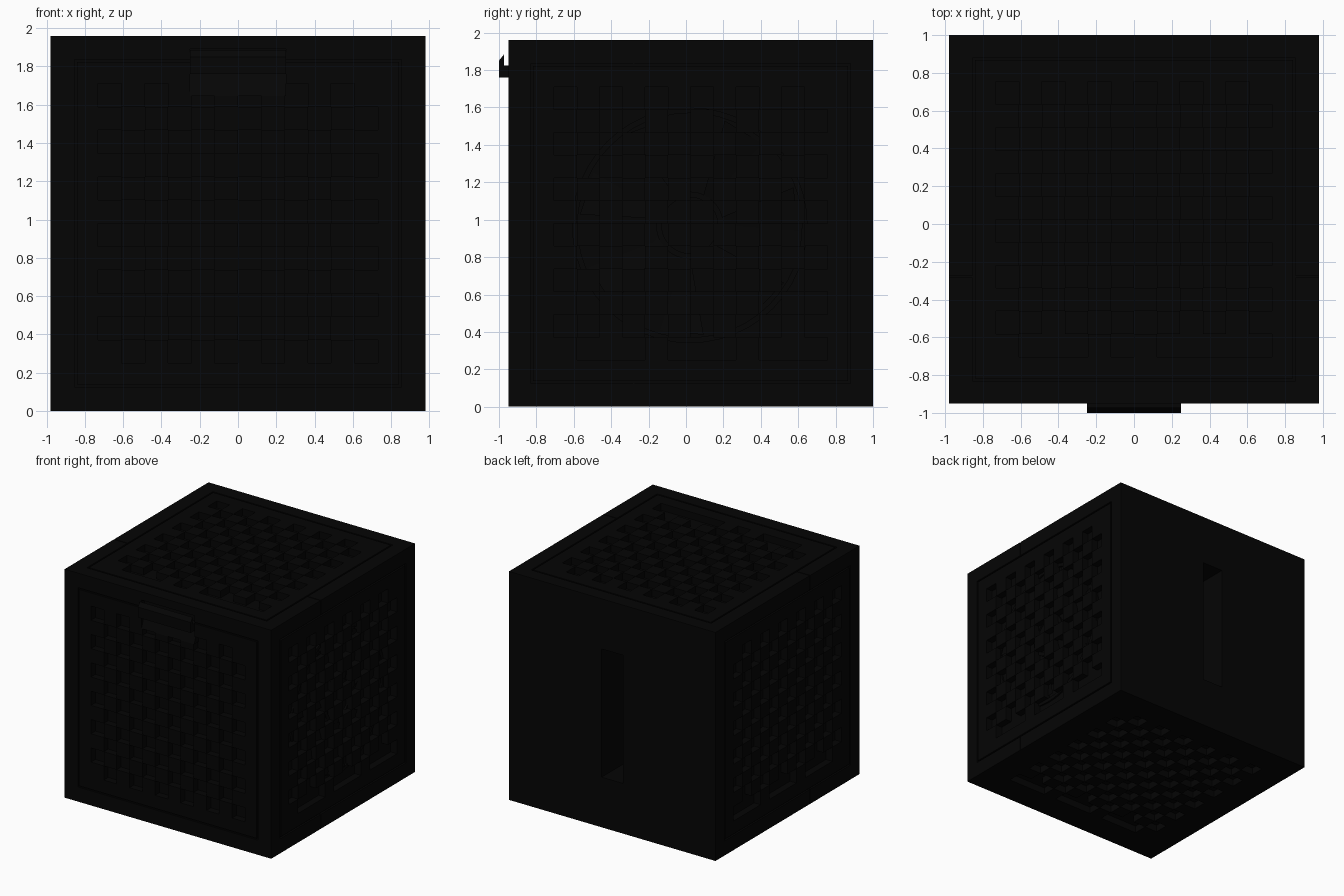
import bpy, bmesh, math
from mathutils import Vector

if "Cube" in bpy.data.objects:
    bpy.data.objects.remove(bpy.data.objects["Cube"])

black = bpy.data.materials.new("matte black")
black.diffuse_color = (0.0015, 0.0015, 0.0015, 1)
black.use_nodes = True
black.node_tree.nodes["Principled BSDF"].inputs["Base Color"].default_value = black.diffuse_color

CEN = Vector((0, 0.025, 0.98))
HALF = Vector((0.98, 0.975, 0.98))
T = 0.06            # wall thickness and grille depth
CELL = 0.1217       # grille cell
N = 12              # cells per row


def finish(name, bm):
    me = bpy.data.meshes.new(name)
    bm.to_mesh(me)
    bm.free()
    me.materials.append(black)
    ob = bpy.data.objects.new(name, me)
    bpy.context.collection.objects.link(ob)
    return ob


def wall(name, axis, sign, depth, breaks_u, breaks_v):
    """Wall built as a stepped grid; depth(u, v) gives the recess."""
    ua, va = [a for a in range(3) if a != axis]
    bm = bmesh.new()

    def vec(u, v, d):
        p = Vector((0, 0, 0))
        p[ua], p[va], p[axis] = u, v, sign * (HALF[axis] - d)
        return p + CEN

    def quad(pts, n):
        pts = [vec(*p) for p in pts]
        if (pts[1] - pts[0]).cross(pts[2] - pts[0]).dot(n) < 0:
            pts.reverse()
        bm.faces.new([bm.verts.new(p) for p in pts])

    def axis_dir(a, s):
        n = Vector((0, 0, 0))
        n[a] = s
        return n

    def lines(br, h):
        return sorted(set(round(b, 4) for b in list(br) + [-h, h]))

    us, vs = lines(breaks_u, HALF[ua]), lines(breaks_v, HALF[va])
    nu, nv = len(us) - 1, len(vs) - 1
    mid = lambda s, i: (s[i] + s[i + 1]) / 2
    lev = [[depth(mid(us, i), mid(vs, j)) for j in range(nv)] for i in range(nu)]
    for i in range(nu):
        for j in range(nv):
            u0, u1, v0, v1 = us[i], us[i + 1], vs[j], vs[j + 1]
            a = lev[i][j]
            quad([(u0, v0, a), (u1, v0, a), (u1, v1, a), (u0, v1, a)], axis_dir(axis, sign))
            # step sides towards the next cell in each direction
            if i + 1 < nu and lev[i + 1][j] != a:
                b = lev[i + 1][j]
                quad([(u1, v0, a), (u1, v1, a), (u1, v1, b), (u1, v0, b)],
                     axis_dir(ua, 1 if b > a else -1))
            if j + 1 < nv and lev[i][j + 1] != a:
                b = lev[i][j + 1]
                quad([(u0, v1, a), (u1, v1, a), (u1, v1, b), (u0, v1, b)],
                     axis_dir(va, 1 if b > a else -1))
    bmesh.ops.remove_doubles(bm, verts=bm.verts, dist=1e-5)
    return finish(name, bm)


G0, G1 = 0.842, 0.855   # panel groove
SEAM = -0.305           # split line between front and rear shells
LATCH = (0.25, 0.665, 0.91, 0.04)   # half width, bottom, top, depth of the latch pocket
GRID = [(k - N / 2) * CELL for k in range(N + 1)]


def grille(merged=(), groove=True, seam=None, latch=False):
    """Checkered pockets, a panel groove, an optional short seam and latch pocket."""
    def depth(u, v):
        if latch and abs(u) < LATCH[0] and LATCH[1] < v < LATCH[2]:
            return LATCH[3]
        k, r = math.floor(u / CELL + N / 2), math.floor(N / 2 - v / CELL)
        if 0 <= k < N and 0 <= r < N:
            return T if (k + r) % 2 == 0 or (k, r) in merged else 0.0
        m = max(abs(u), abs(v))
        if groove and G0 < m < G1:
            return 0.015
        if seam is not None:
            s, o = (u, v) if seam == 0 else (v, u)
            if abs(s - SEAM) < 0.004 and abs(o) > G1:
                return 0.008
        return 0.0
    return depth


BR = GRID + [-G1, -G0, G0, G1]
SB = BR + [SEAM - 0.004, SEAM + 0.004]
bottom_row = {(2, 11), (6, 11), (10, 11)}
wall("front_grille_wall", 1, -1, grille(latch=True),
     BR + [-LATCH[0], LATCH[0]], BR + [LATCH[1], LATCH[2]])
wall("right_grille_wall", 0, 1, grille(bottom_row, seam=0), SB, BR)
wall("left_grille_wall", 0, -1, grille(bottom_row, seam=0), SB, BR)
wall("top_grille_wall", 2, 1, grille({(2, 11), (8, 11), (10, 11)}, seam=1), BR, SB)
wall("bottom_grille_wall", 2, -1, grille(bottom_row, groove=False), BR, BR)

# back wall with a deep vertical slot
wall("back_wall", 1, 1,
     lambda u, v: 0.3 if abs(u) < 0.1 and abs(v) < 0.55 else 0.0,
     [-0.1, 0.1], [-0.55, 0.55])


def extrude_x(name, prof, x0, x1):
    """Solid from a (y, z) profile stretched along x."""
    bm = bmesh.new()
    f = bm.faces.new([bm.verts.new((x0, y, z)) for y, z in prof])
    ext = bmesh.ops.extrude_face_region(bm, geom=[f])
    bmesh.ops.translate(bm, vec=(x1 - x0, 0, 0),
                        verts=[g for g in ext["geom"] if isinstance(g, bmesh.types.BMVert)])
    bmesh.ops.recalc_face_normals(bm, faces=bm.faces)
    return finish(name, bm)


# front latch lip and the finger scoop under it
extrude_x("latch_lip", [(-0.905, 1.76), (-1, 1.76), (-1, 1.85), (-0.972, 1.885),
                        (-0.972, 1.825), (-0.905, 1.825)], -0.25, 0.25)
extrude_x("latch_scoop", [(-0.905, 1.645), (-0.95, 1.645), (-0.912, 1.76), (-0.905, 1.76)],
          -0.25, 0.25)

# round fan rim and hub, low relief inside the right grille
FAN = Vector((0.925, 0.02, 0.97))
S = 48


def ring(name, r0, r1, half):
    bm = bmesh.new()
    loops = [[bm.verts.new(FAN + Vector((x, r * math.cos(2 * math.pi * i / S),
                                         r * math.sin(2 * math.pi * i / S)))) for i in range(S)]
             for x, r in ((-half, r0), (half, r0), (half, r1), (-half, r1))]
    for a in range(4):
        p, q = loops[a], loops[(a + 1) % 4]
        for i in range(S):
            bm.faces.new((p[i], p[(i + 1) % S], q[(i + 1) % S], q[i]))
    bmesh.ops.recalc_face_normals(bm, faces=bm.faces)
    finish(name, bm)


ring("fan_rim", 0.60, 0.63, 0.01)
ring("fan_hub", 0.15, 0.18, 0.01)

# tilted blades rising from the grille floor
bm = bmesh.new()
for b in range(7):
    t = 2 * math.pi * b / 7
    pts = [(-0.008, 0.18, t - 0.15), (0.02, 0.18, t + 0.25),
           (0.02, 0.59, t + 0.35), (-0.008, 0.59, t - 0.1)]
    bm.faces.new([bm.verts.new(FAN + Vector((x, r * math.cos(a), r * math.sin(a))))
                  for x, r, a in pts])
finish("fan_blades", bm)
